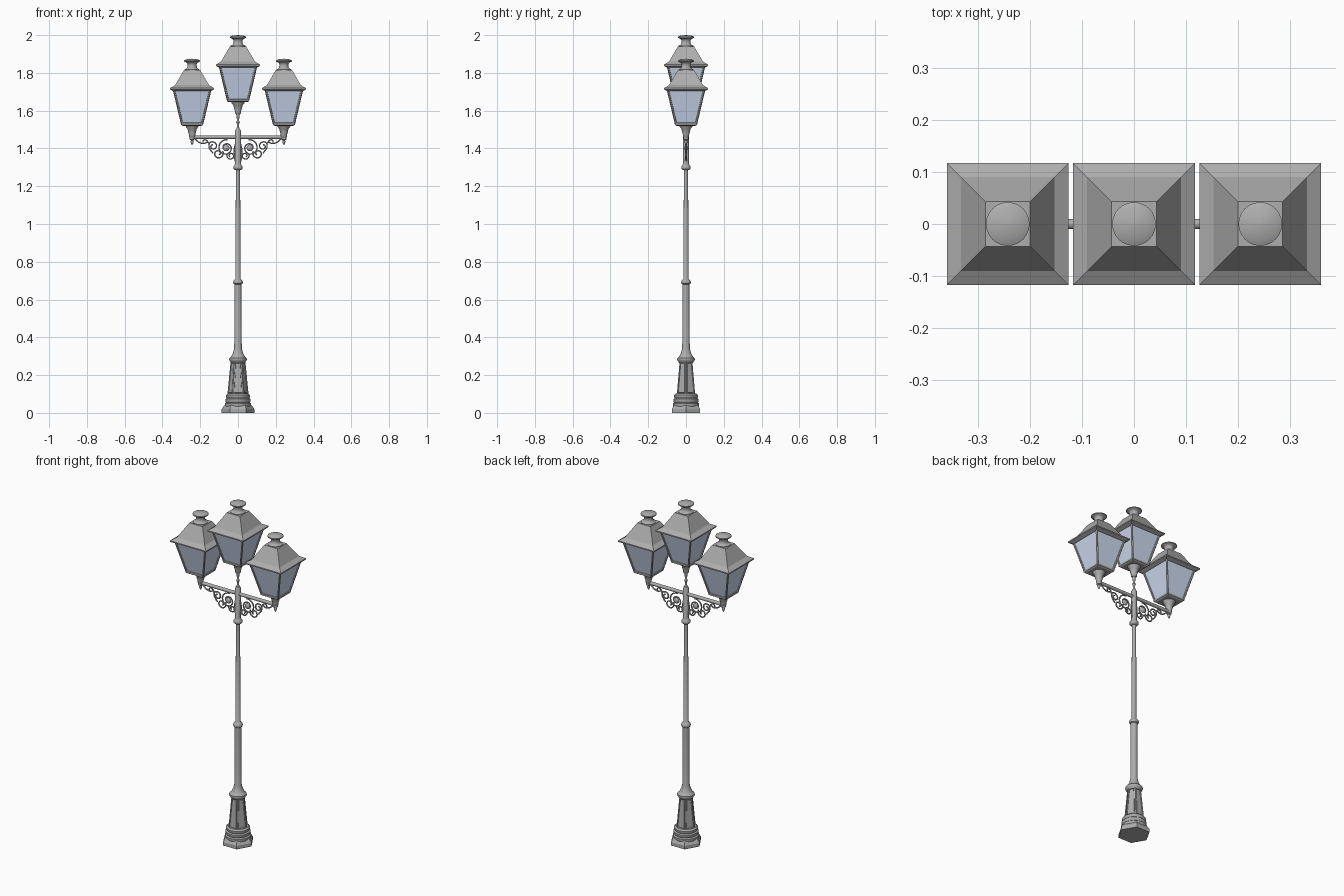
import bpy, bmesh
from math import sin, cos, pi, sqrt, radians
from mathutils import Vector

if "Cube" in bpy.data.objects:
    bpy.data.objects.remove(bpy.data.objects["Cube"])

glass_mat = bpy.data.materials.new("pale_glass")
glass_mat.diffuse_color = (0.62, 0.71, 0.88, 1)
glass_mat.use_nodes = True
glass_mat.node_tree.nodes["Principled BSDF"].inputs["Base Color"].default_value = glass_mat.diffuse_color
iron_mat = bpy.data.materials.new("grey_iron")
iron_mat.diffuse_color = (0.42, 0.42, 0.42, 1)
iron_mat.use_nodes = True
iron_mat.node_tree.nodes["Principled BSDF"].inputs["Base Color"].default_value = iron_mat.diffuse_color


def link(name, mesh, mat=iron_mat, smooth=True):
    if smooth:
        mesh.shade_smooth()
        mesh.set_sharp_from_angle(angle=radians(40))
    mesh.materials.append(mat)
    ob = bpy.data.objects.new(name, mesh)
    bpy.context.collection.objects.link(ob)
    return ob


def lathe(name, profile, n=24, loc=(0, 0, 0), turn=0.0, mat=iron_mat, panels=()):
    """Revolve (radius, z) points, listed bottom to top, into a closed n-sided solid."""
    bm = bmesh.new()
    rings = [[bm.verts.new((loc[0] + r * cos(turn + 2 * pi * i / n),
                            loc[1] + r * sin(turn + 2 * pi * i / n), loc[2] + z))
              for i in range(n)] for r, z in profile]
    sides = [bm.faces.new((a[i], a[(i + 1) % n], b[(i + 1) % n], b[i]))
             for a, b in zip(rings, rings[1:]) for i in range(n)]
    bm.faces.new(rings[0][::-1])
    bm.faces.new(rings[-1])
    bm.normal_update()
    for thickness, depth in panels:
        bmesh.ops.inset_individual(bm, faces=sides, thickness=thickness, depth=depth)
    me = bpy.data.meshes.new(name)
    bm.to_mesh(me)
    bm.free()
    return link(name, me, mat, smooth=n > 8)


def square(name, profile, loc, mat=iron_mat):
    return lathe(name, [(r * sqrt(2), z) for r, z in profile], 4, loc, pi / 4, mat)


def rod(name, points, radius, kind='POLY', sides=1):
    """Round bar along a path, turned into a mesh."""
    cu = bpy.data.curves.new(name + "_path", 'CURVE')
    cu.dimensions = '3D'
    cu.bevel_depth, cu.bevel_resolution, cu.use_fill_caps = radius, sides, True
    cu.resolution_u = 6
    sp = cu.splines.new(kind)
    if kind == 'BEZIER':
        sp.bezier_points.add(len(points) - 1)
        for bp, p in zip(sp.bezier_points, points):
            bp.co = p
            bp.handle_left_type = bp.handle_right_type = 'AUTO'
    else:
        sp.points.add(len(points) - 1)
        for q, p in zip(sp.points, points):
            q.co = (*p, 1)
    tmp = bpy.data.objects.new("tmp", cu)
    bpy.context.collection.objects.link(tmp)
    dg = bpy.context.evaluated_depsgraph_get()
    me = bpy.data.meshes.new_from_object(tmp.evaluated_get(dg))
    bpy.data.objects.remove(tmp)
    me.materials.clear()
    return link(name, me)


def scroll(name, side, cx, cz, r0, r1, a0, turns, radius=0.004):
    """Flat spiral in the xz plane; side mirrors it."""
    steps = int(abs(turns) * 20)
    pts = []
    for i in range(steps + 1):
        t = i / steps
        r, a = r0 + (r1 - r0) * t, radians(a0) + 2 * pi * turns * t
        pts.append((side * (cx + r * cos(a)), 0, cz + r * sin(a)))
    return rod(name, pts, radius)


# Pedestal: hexagonal plinth, round mouldings, panelled hexagonal body
lathe("plinth", [(0.087, 0), (0.087, 0.02), (0.078, 0.034), (0.07, 0.042)], 6)
lathe("base_mouldings", [(0.068, 0.034), (0.07, 0.042), (0.07, 0.05), (0.063, 0.055),
                         (0.067, 0.06), (0.067, 0.073), (0.06, 0.078), (0.064, 0.083),
                         (0.064, 0.094), (0.056, 0.102)])
lathe("panelled_base", [(0.056, 0.098), (0.039, 0.272)], 6,
      panels=((0.007, 0), (0.001, -0.004), (0.004, 0), (0.001, 0.003)))

# Post: collar, lower shaft, rings, slim shaft and head
lathe("post", [(0.036, 0.265), (0.043, 0.274), (0.047, 0.282), (0.046, 0.29), (0.04, 0.294),
               (0.032, 0.305), (0.025, 0.322), (0.02, 0.342), (0.018, 0.68),
               (0.024, 0.684), (0.026, 0.692), (0.024, 0.7), (0.018, 0.706),
               (0.013, 0.712), (0.0115, 1.285), (0.02, 1.288), (0.025, 1.295),
               (0.025, 1.303), (0.018, 1.312), (0.015, 1.32), (0.015, 1.495), (0.011, 1.502)])
lathe("top_spindle", [(0.010, 1.49), (0.006, 1.515), (0.006, 1.53), (0.010, 1.538),
                      (0.006, 1.546), (0.007, 1.565), (0.012, 1.59)], 16)

# Cross arm
rod("cross_arm", [(-0.243, 0, 1.46), (0.243, 0, 1.46)], 0.010, sides=3)


def lantern(prefix, x, dz):
    loc = (x, 0, dz)
    # Roof with flared eave, and turned chimney
    square(prefix + "_roof", [(0.098, 1.828), (0.117, 1.837), (0.117, 1.844),
                              (0.09, 1.86), (0.043, 1.94)], loc)
    lathe(prefix + "_chimney", [(0.04, 1.936), (0.04, 1.943), (0.03, 1.948), (0.025, 1.955),
                                (0.024, 1.972), (0.03, 1.98), (0.042, 1.985), (0.042, 1.991),
                                (0.03, 1.997), (0.002, 2.0)], 24, loc)
    # Glass and frame
    square(prefix + "_glass", [(0.052, 1.655), (0.095, 1.832)], loc, glass_mat)
    square(prefix + "_bottom_frame", [(0.05, 1.645), (0.058, 1.65), (0.058, 1.66),
                                      (0.05, 1.663)], loc)
    for sx in (-1, 1):
        for sy in (-1, 1):
            rod(prefix + "_corner_bar", [(x + sx * 0.053, sy * 0.053, dz + 1.653),
                                         (x + sx * 0.096, sy * 0.096, dz + 1.834)], 0.006)
    # Tapered cup under the lantern
    lathe(prefix + "_cup", [(0.012, 1.582), (0.017, 1.588), (0.017, 1.6), (0.021, 1.612),
                            (0.024, 1.628), (0.033, 1.638), (0.035, 1.65)], 20, loc)


lantern("centre_lantern", 0, 0)
for side, label in ((-1, "left"), (1, "right")):
    x = side * 0.243
    lantern(label + "_lantern", x, -0.125)
    # Arm socket with pointed drop finial
    lathe(label + "_drop_finial", [(0.001, 1.418), (0.006, 1.427), (0.008, 1.436), (0.006, 1.443),
                                   (0.013, 1.447), (0.014, 1.474)], 16, (x, 0, 0))
    # Scrollwork bracket: rosette spiral, lower curls, vine out to the arm end
    n = label + "_bracket_"
    scroll(n + "main_scroll", side, 0.063, 1.403, 0.044, 0.014, 100, -1.4)
    scroll(n + "lower_scroll", side, 0.105, 1.373, 0.028, 0.008, 150, 1.25)
    scroll(n + "inner_scroll", side, 0.038, 1.362, 0.022, 0.007, 30, -1.25)
    scroll(n + "outer_scroll", side, 0.133, 1.412, 0.026, 0.007, 20, 1.2)
    rod(n + "vine", [(side * a, 0, b) for a, b in ((0.228, 1.452), (0.205, 1.432), (0.18, 1.426),
                     (0.157, 1.432), (0.153, 1.405), (0.133, 1.375))], 0.004, 'BEZIER')
    rod(n + "leaf_curl", [(side * a, 0, b) for a, b in ((0.157, 1.43), (0.168, 1.444),
                          (0.183, 1.443), (0.186, 1.43))], 0.004, 'BEZIER')
    rod(n + "stay", [(side * a, 0, b) for a, b in ((0.012, 1.325), (0.018, 1.35),
                     (0.02, 1.395), (0.012, 1.43))], 0.004, 'BEZIER')
    rosette = lathe(n + "rosette", [(0.006, -0.009), (0.014, -0.005), (0.018, 0),
                                    (0.014, 0.005), (0.006, 0.009)], 12)
    rosette.rotation_euler = (pi / 2, 0, 0)
    rosette.location = (side * 0.063, 0, 1.403)
